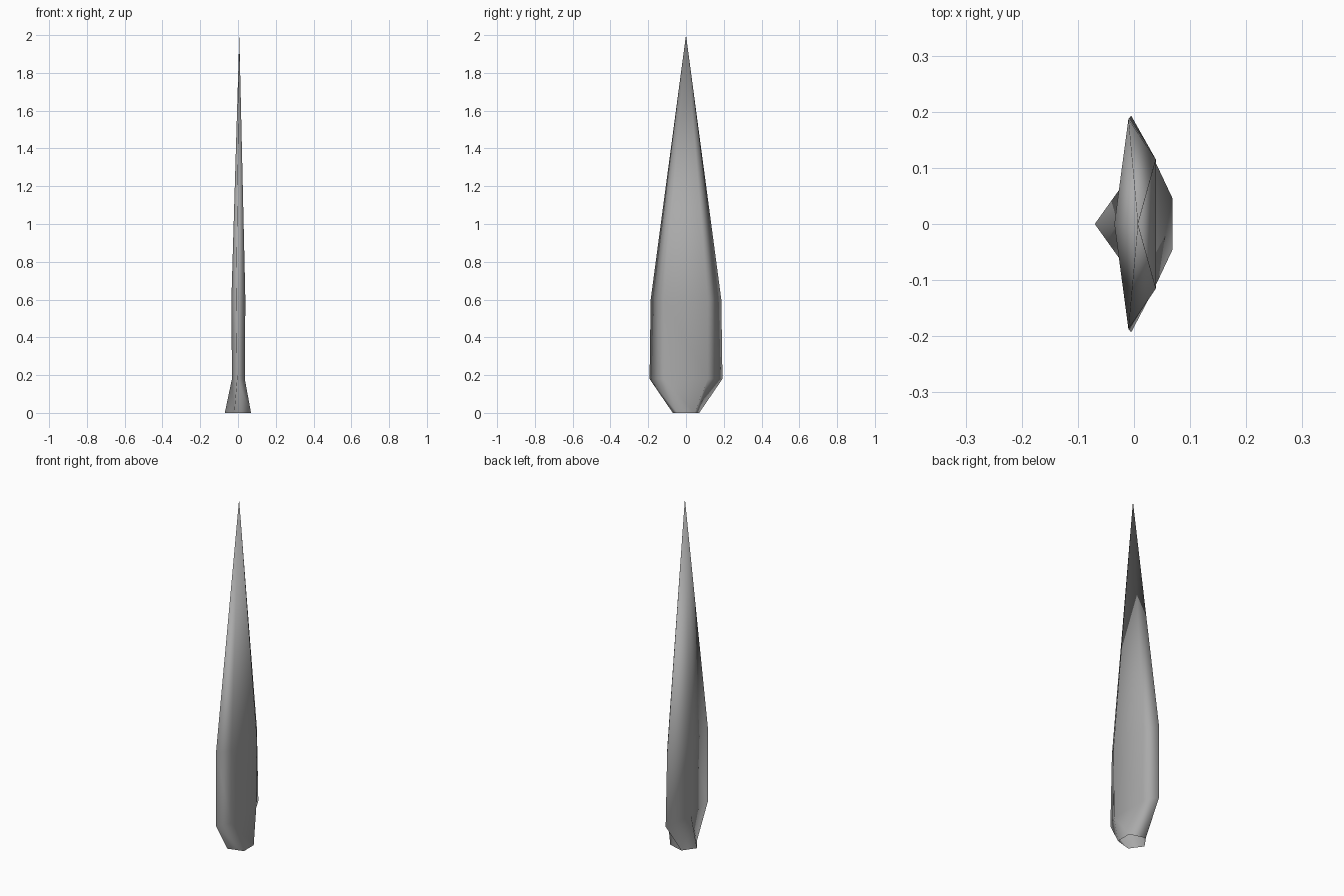
import bpy, bmesh
from math import radians

if "Cube" in bpy.data.objects:
    bpy.data.objects.remove(bpy.data.objects["Cube"])

# Half cross-sections: z, front corner (x, y), side corner (x, y), back point x
SECTIONS = [
    (0.00, (0.069, 0.045), (-0.020, 0.070), -0.070),   # open root
    (0.18, (0.036, 0.115), (-0.005, 0.193), -0.032),   # shoulder
    (0.60, (0.039, 0.115), (-0.010, 0.187), -0.035),   # widest body
]
TIP = (0.007, 0, 2.0)


def ring(bm, z, front, side, back_x):
    """Mirrored pentagon, counter-clockwise from above."""
    pts = [(front[0], -front[1]), front, side, (back_x, 0), (side[0], -side[1])]
    return [bm.verts.new((x, y, z)) for x, y in pts]


bm = bmesh.new()
rings = [ring(bm, *s) for s in SECTIONS]

# Walls; the third side is split along the other diagonal
for low, high in zip(rings, rings[1:]):
    for i in range(5):
        j = (i + 1) % 5
        if i == 2:
            tris = (low[i], low[j], high[j]), (low[i], high[j], high[i])
        else:
            tris = (low[i], low[j], high[i]), (low[j], high[j], high[i])
        for tri in tris:
            bm.faces.new(tri)

# Taper to the point
tip = bm.verts.new(TIP)
for i in range(5):
    bm.faces.new((rings[-1][i], rings[-1][(i + 1) % 5], tip))

# Soft shading, sharp along the strong edges; the front root corner stays soft
for f in bm.faces:
    f.smooth = True
for e in bm.edges:
    if len(e.link_faces) == 2:
        e.smooth = e.calc_face_angle() < radians(35)
soft = bm.edges.get((rings[0][0], rings[1][4]))
if soft:
    soft.smooth = True

mesh = bpy.data.meshes.new("blade")
bm.to_mesh(mesh)
bm.free()
blade = bpy.data.objects.new("blade", mesh)
bpy.context.collection.objects.link(blade)

# Dark grey surface
grey = bpy.data.materials.new("dark_grey")
grey.diffuse_color = (0.4, 0.4, 0.4, 1)
grey.use_nodes = True
grey.node_tree.nodes["Principled BSDF"].inputs["Base Color"].default_value = grey.diffuse_color
mesh.materials.append(grey)
